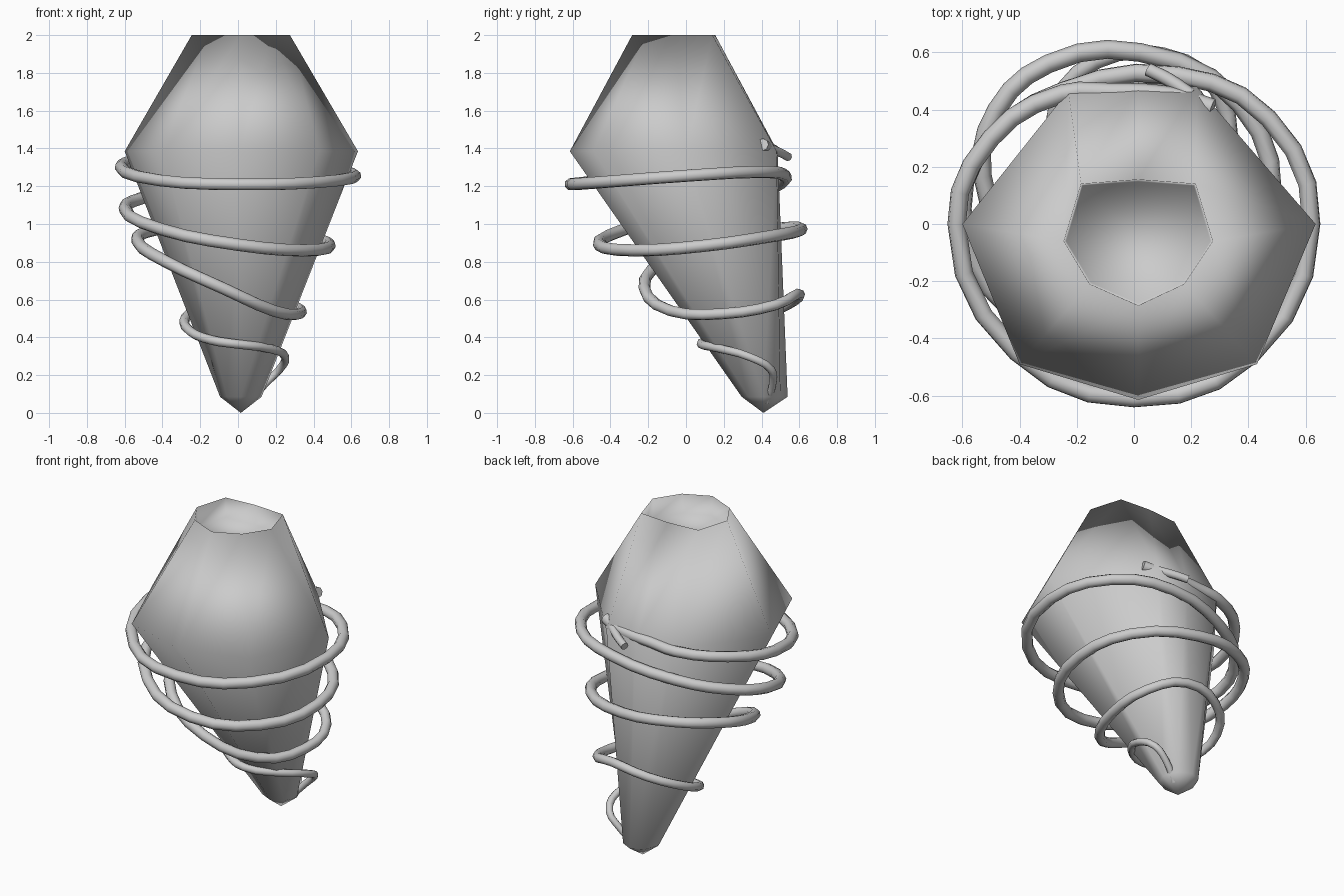
import bpy, bmesh

# tapered eight-sided body: recessed top, wide shoulder, narrow foot, pointed tip
rim = [(.275, -.06), (.175, -.21), (.015, -.285), (-.155, -.21),
       (-.245, -.06), (-.185, .14), (.015, .155), (.215, .14)]
shoulder = [(.635, 0), (.43, -.49), (.015, -.615), (-.4, -.49),
            (-.6, 0), (-.23, .465), (.015, .485), (.22, .48)]
foot = [(.125, .41), (.09, .33), (.015, .295), (-.06, .33),
        (-.095, .41), (-.06, .5), (.015, .538), (.09, .5)]

bm = bmesh.new()
recess = [(.015 + (x - .015) * .97, -.06 + (y + .06) * .97) for x, y in rim]
rings = [[bm.verts.new((x, y, z)) for x, y in pts]
         for pts, z in ((recess, 1.88), (rim, 2.0), (shoulder, 1.385), (foot, .085))]
for upper, lower in zip(rings, rings[1:]):
    for i in range(8):
        j = (i + 1) % 8
        bm.faces.new((upper[i], lower[i], lower[j], upper[j]))
tip = bm.verts.new((.015, .41, 0))
for i in range(8):
    bm.faces.new((rings[3][i], tip, rings[3][(i + 1) % 8]))
bm.faces.new(rings[0])  # recess floor
bmesh.ops.recalc_face_normals(bm, faces=bm.faces[:])
for f in bm.faces:
    f.smooth = True
mesh = bpy.data.meshes.new("body")
bm.to_mesh(mesh)
bm.free()
bpy.context.collection.objects.link(bpy.data.objects.new("body", mesh))


def tube(name, path, depth, thin_end):
    curve = bpy.data.curves.new(name, 'CURVE')
    curve.dimensions = '3D'
    curve.bevel_depth = depth
    curve.bevel_resolution = 2
    curve.resolution_u = 3
    curve.use_fill_caps = True
    spline = curve.splines.new('BEZIER')
    n = len(path) - 1
    spline.bezier_points.add(n)
    for i, (p, co) in enumerate(zip(spline.bezier_points, path)):
        p.co = co
        p.handle_left_type = p.handle_right_type = 'AUTO'
        p.radius = min(1, thin_end + .025 * (n - i))
    bpy.context.collection.objects.link(bpy.data.objects.new(name, curve))


# coil winding down around the body, thinner toward the tip
tube("coil", [
    (.275, .405, 1.42), (.2, .43, 1.405), (.1, .452, 1.395), (-.08, .46, 1.385),
    (-.25, .455, 1.37), (-.5, .3, 1.345),
    (-.62, 0, 1.3), (-.41, -.45, 1.23), (0, -.61, 1.21), (.41, -.46, 1.22),
    (.62, 0, 1.255), (.47, .37, 1.275), (.15, .52, 1.26),
    (-.25, .465, 1.195), (-.5, .3, 1.14), (-.6, .05, 1.08), (-.4, -.33, .97),
    (0, -.46, .89), (.34, -.27, .86), (.485, .1, .885), (.37, .42, .93),
    (.02, .6, .965), (-.3, .56, .98), (-.48, .4, .96), (-.53, .17, .905),
    (-.38, -.12, .8), (-.08, -.22, .66), (.19, -.08, .54), (.325, .2, .525),
    (.29, .47, .57), (.1, .59, .63), (-.13, .57, .59), (-.275, .41, .51),
    (-.25, .22, .43), (-.14, .12, .385), (-.01, .08, .365), (.17, .18, .34),
    (.25, .34, .295), (.22, .45, .23), (.15, .46, .16), (.06, .43, .06)],
    .033, .6)
# short stub poking out of the back
tube("coil_stub", [(.2, .45, 1.4), (.12, .505, 1.375), (.05, .54, 1.355)], .026, .9)
